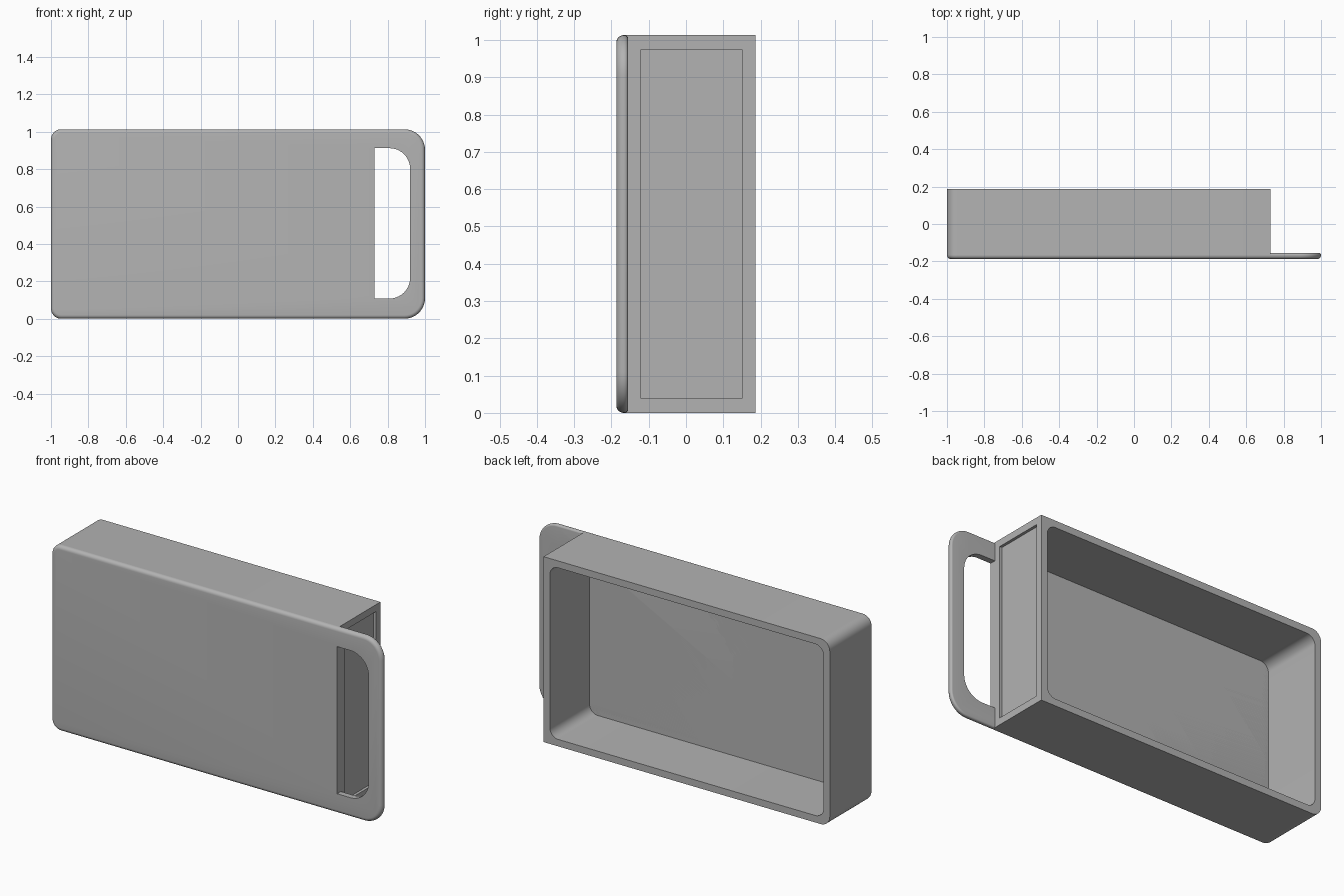
import bpy, bmesh, math

cube = bpy.data.objects.get("Cube")
if cube:
    bpy.data.objects.remove(cube)

grey = bpy.data.materials.new("plain grey")
grey.use_nodes = True
COLOUR = (0.45, 0.45, 0.45, 1)
grey.diffuse_color = COLOUR
grey.node_tree.nodes["Principled BSDF"].inputs["Base Color"].default_value = COLOUR

FRONT, BACK, HEIGHT = -0.187, 0.187, 1.013
PLATE_BACK = -0.155
BODY_END = 0.73
WALL = 0.038


def outline(x0, x1, z0, z1, r_left, r_right, steps=10):
    """Rectangle in x and z with separate corner radii on its two ends."""
    points = []
    corners = [(x1, z1, r_right, 0), (x0, z1, r_left, 1),
               (x0, z0, r_left, 2), (x1, z0, r_right, 3)]
    for x, z, r, quarter in corners:
        if r == 0:
            points.append((x, z))
            continue
        cx = x - r if x == x1 else x + r
        cz = z - r if z == z1 else z + r
        for i in range(steps + 1):
            a = math.pi / 2 * (quarter + i / steps)
            points.append((cx + r * math.cos(a), cz + r * math.sin(a)))
    return points


def prism(name, points, y0, y1, front_round=0, back_round=0):
    """Extrude an outline along y, rounding its front and back rims."""
    bm = bmesh.new()
    face = bm.faces.new([bm.verts.new((x, y0, z)) for x, z in points])
    ext = bmesh.ops.extrude_face_region(bm, geom=[face])
    new = [v for v in ext["geom"] if isinstance(v, bmesh.types.BMVert)]
    bmesh.ops.translate(bm, verts=new, vec=(0, y1 - y0, 0))
    bmesh.ops.recalc_face_normals(bm, faces=bm.faces[:])
    for y, r in ((y0, front_round), (y1, back_round)):
        if r:
            rim = [e for e in bm.edges if all(abs(v.co.y - y) < 1e-5 for v in e.verts)]
            bmesh.ops.bevel(bm, geom=rim, offset=r, segments=6, profile=0.5,
                            affect="EDGES")
    mesh = bpy.data.meshes.new(name)
    bm.to_mesh(mesh)
    bm.free()
    mesh.materials.append(grey)
    obj = bpy.data.objects.new(name, mesh)
    bpy.context.collection.objects.link(obj)
    return obj


def activate(obj):
    bpy.ops.object.select_all(action="DESELECT")
    obj.select_set(True)
    bpy.context.view_layer.objects.active = obj


def cut(obj, cutter):
    cutter.hide_render = True
    mod = obj.modifiers.new("cut", "BOOLEAN")
    mod.operation = "DIFFERENCE"
    mod.solver = "EXACT"
    mod.object = cutter
    activate(obj)
    bpy.ops.object.modifier_apply(modifier=mod.name)
    bpy.data.objects.remove(cutter)


# Front plate with its handle opening
plate = prism("front_plate", outline(-1, 1, 0, HEIGHT, 0.055, 0.11),
              FRONT, PLATE_BACK, 0.02, 0.01)
cut(plate, prism("handle_opening", outline(BODY_END, 0.92, 0.108, 0.912, 0, 0.11),
                 FRONT - 0.1, PLATE_BACK + 0.1))

# Open-backed tray, overlapping the plate so that their sides run flush
tray = prism("tray", outline(-1, BODY_END, 0, HEIGHT, 0.055, 0),
             FRONT + 0.02, BACK)
cut(tray, prism("cavity", outline(-1 + WALL, BODY_END - WALL, WALL, HEIGHT - WALL,
                                  0.05, 0.05), PLATE_BACK, BACK + 0.1))

# Shallow recess in the end wall beside the handle
cut(tray, prism("end_recess", outline(BODY_END - 0.015, BODY_END + 0.1,
                                      WALL, HEIGHT - WALL, 0, 0), -0.12, 0.15))

for part in (plate, tray):
    activate(part)
    bpy.ops.object.shade_smooth_by_angle(angle=math.radians(30))
